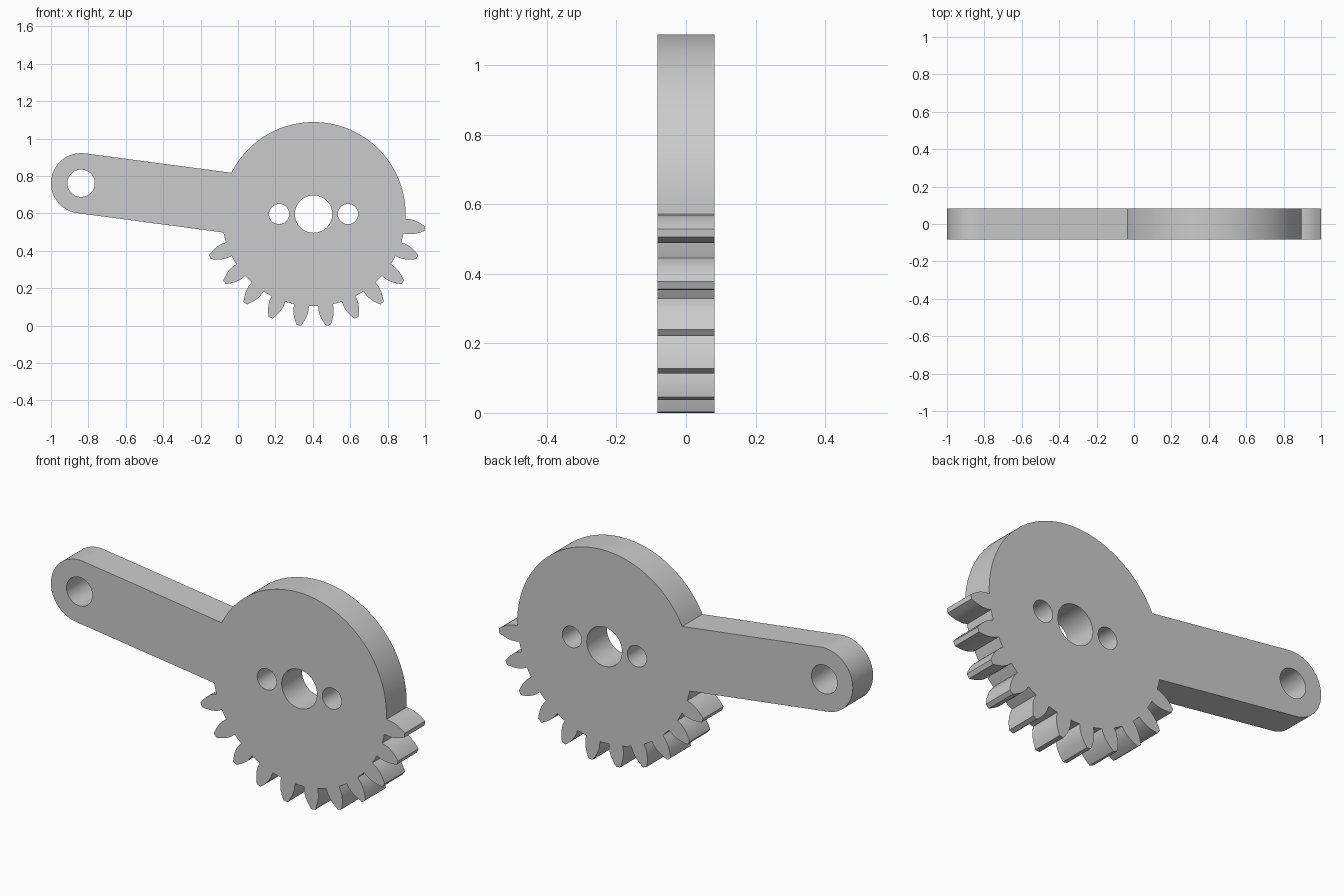
import bpy, bmesh
from math import radians, degrees, sin, cos, asin, atan2

old = bpy.data.objects.get("Cube")
if old:
    bpy.data.objects.remove(old, do_unlink=True)

HUB = (0.404, 0.596)        # gear centre in x, z
TAIL = (-0.839, 0.761)      # arm end centre
ROOT, ARM_R, HALF_DEPTH = 0.492, 0.161, 0.082
PITCH, TOOTH_COUNT = 15, 11
# Tooth flank: radius and half angle in degrees, root to tip
FLANK = [(ROOT, 4.6), (0.518, 4.5), (0.538, 4.05), (0.556, 3.4),
         (0.572, 2.65), (0.587, 1.85), (0.6, 1.1)]


def polar(centre, radius, angle):
    a = radians(angle)
    return centre[0] + radius * cos(a), centre[1] + radius * sin(a)


def arc(centre, radius, start, end, steps):
    return [polar(centre, radius, start + (end - start) * i / steps)
            for i in range(steps + 1)]


# Outline: teeth along the underside, plain rim on top, then the arm
arm_angle = degrees(atan2(TAIL[1] - HUB[1], TAIL[0] - HUB[0]))
spread = degrees(asin(ARM_R / ROOT))
outline = []
root_start = arm_angle + spread - 360
for i in reversed(range(TOOTH_COUNT)):
    mid = -PITCH / 2 - PITCH * i
    outline += arc(HUB, ROOT, root_start, mid - FLANK[0][1], 3)[:-1]
    outline += [polar(HUB, r, mid - h) for r, h in FLANK]
    outline += [polar(HUB, r, mid + h) for r, h in reversed(FLANK)]
    root_start = mid + FLANK[0][1]
    outline.pop()
outline += arc(HUB, ROOT, root_start, arm_angle - spread, 72)
outline += arc(TAIL, ARM_R, arm_angle - 90, arm_angle + 90, 40)

# Bores: shaft, two bolt holes, arm pivot
holes = [(HUB, 0.1), ((HUB[0] - 0.184, HUB[1]), 0.054),
         ((HUB[0] + 0.184, HUB[1]), 0.054), (TAIL, 0.073)]

# Filled profile extruded to the plate thickness
curve = bpy.data.curves.new("gear_lever", "CURVE")
curve.dimensions = "2D"
curve.fill_mode = "BOTH"
curve.extrude = HALF_DEPTH
for loop in [outline] + [arc(c, r, 0, 360, 48)[:-1] for c, r in holes]:
    spline = curve.splines.new("POLY")
    spline.points.add(len(loop) - 1)
    for point, (x, z) in zip(spline.points, loop):
        point.co = (x, z, 0, 1)
    spline.use_cyclic_u = True

lever = bpy.data.objects.new("gear_lever", curve)
bpy.context.collection.objects.link(lever)
lever.rotation_euler.x = radians(90)
bpy.ops.object.select_all(action="DESELECT")
lever.select_set(True)
bpy.context.view_layer.objects.active = lever
bpy.ops.object.convert(target="MESH")
lever = bpy.context.view_layer.objects.active

# Weld into one closed solid
bm = bmesh.new()
bm.from_mesh(lever.data)
bmesh.ops.remove_doubles(bm, verts=bm.verts, dist=0.0002)
bmesh.ops.recalc_face_normals(bm, faces=bm.faces)
bm.to_mesh(lever.data)
bm.free()
bpy.ops.object.shade_smooth_by_angle(angle=radians(25))

# Plain grey metal
grey = bpy.data.materials.new("plain_grey")
grey.use_nodes = True
colour = (0.6, 0.6, 0.6, 1)
grey.diffuse_color = colour
grey.node_tree.nodes["Principled BSDF"].inputs["Base Color"].default_value = colour
lever.data.materials.clear()
lever.data.materials.append(grey)
